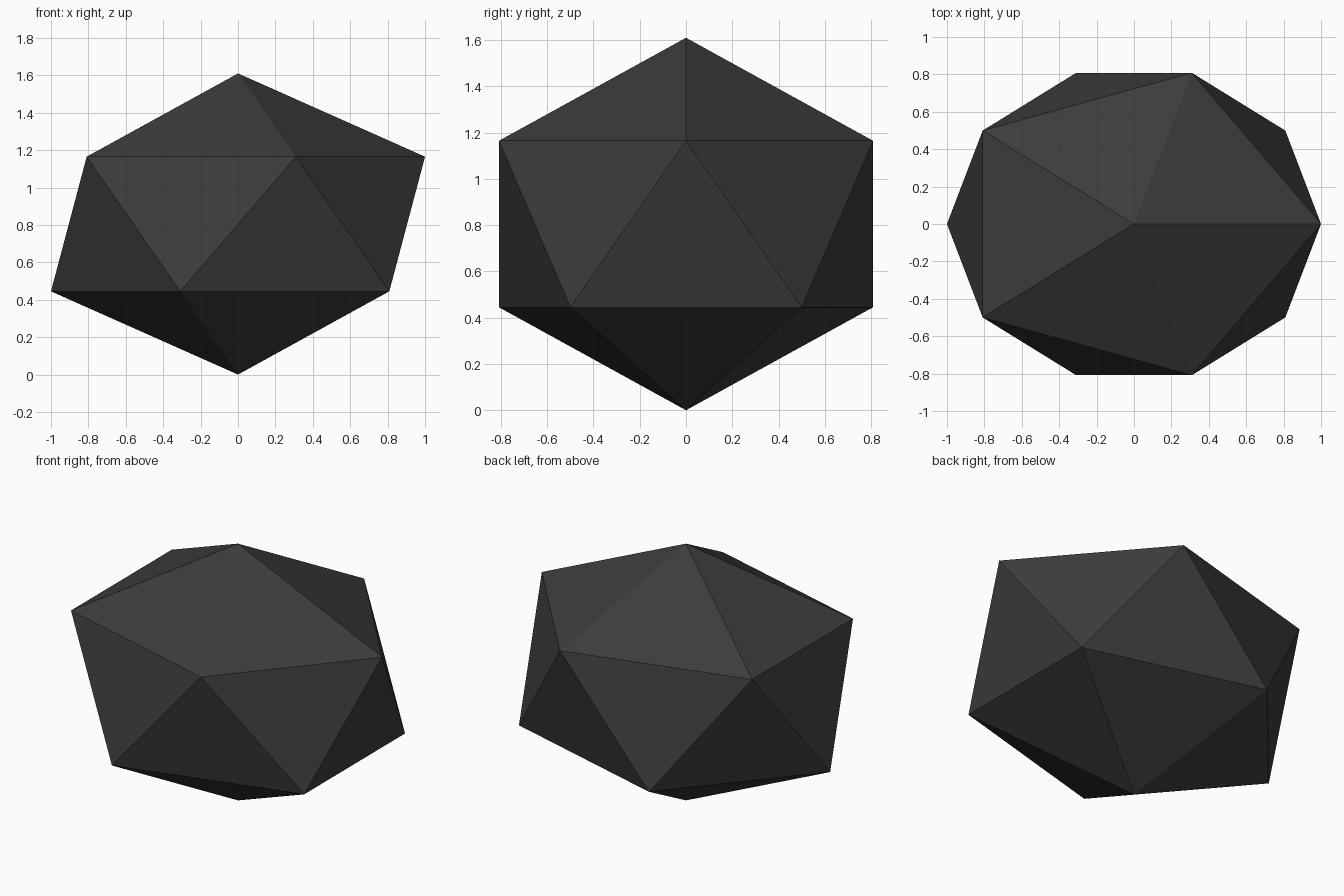
import bpy
from math import sqrt

# Remove the default cube
cube = bpy.data.objects.get("Cube")
if cube:
    bpy.data.objects.remove(cube, do_unlink=True)

# Dark grey stone
stone = bpy.data.materials.new("dark_grey_stone")
stone.use_nodes = True
colour = (0.045, 0.045, 0.045, 1)
stone.diffuse_color = colour
bsdf = next(n for n in stone.node_tree.nodes if n.type == 'BSDF_PRINCIPLED')
bsdf.inputs["Base Color"].default_value = colour

# Twenty-sided rock, flattened in depth and height, resting on its lowest point
radius = sqrt(5) / 2
squash = (1, 0.85, 0.72)
bpy.ops.mesh.primitive_ico_sphere_add(subdivisions=1, radius=radius,
                                      location=(0, 0, radius * squash[2]))
rock = bpy.context.object
rock.name = rock.data.name = "rock"
rock.scale = squash
bpy.ops.object.transform_apply(location=True, rotation=False, scale=True)
bpy.ops.object.shade_flat()
rock.data.materials.append(stone)
